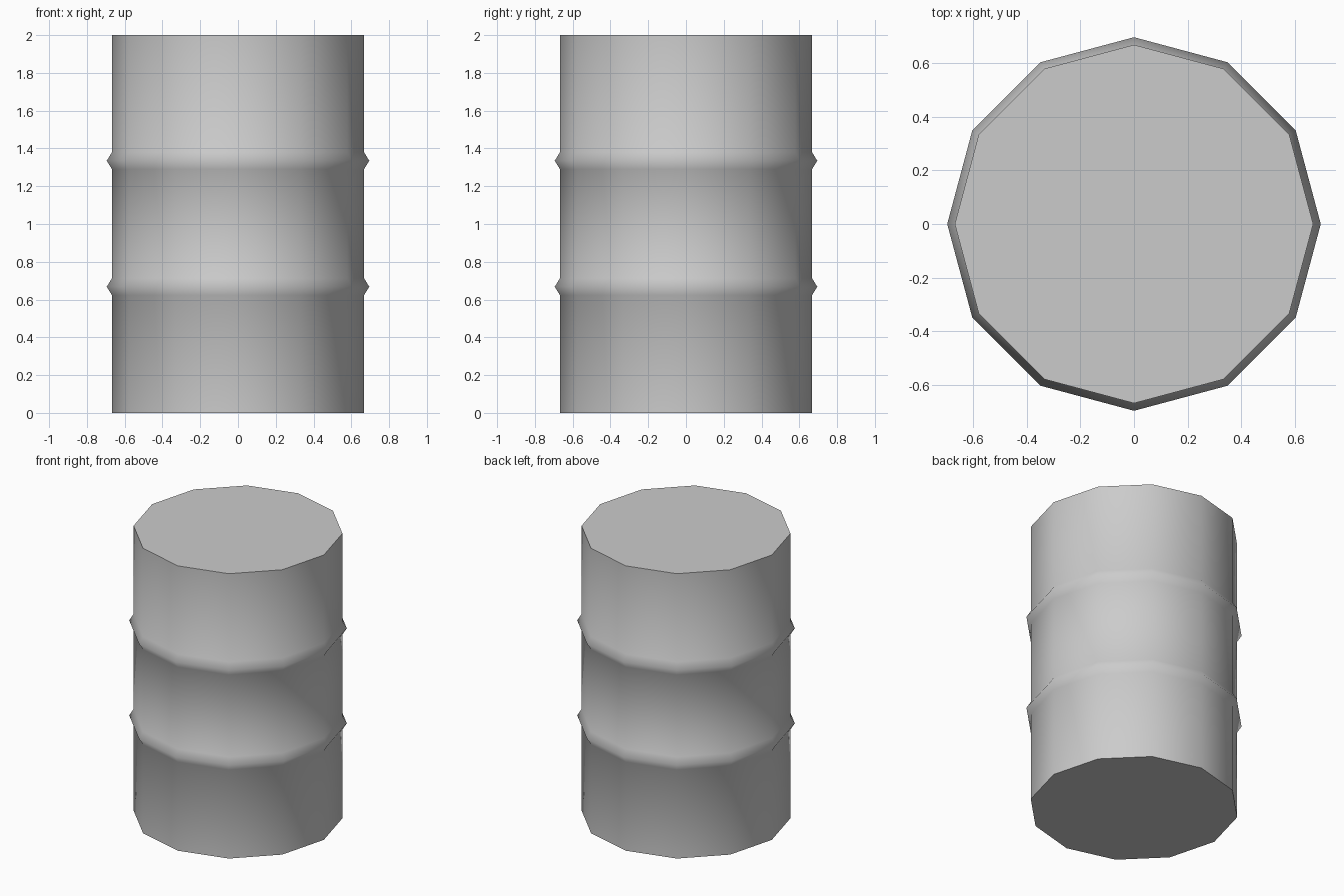
import bpy, bmesh
from math import cos, sin, pi, radians

if "Cube" in bpy.data.objects:
    bpy.data.objects.remove(bpy.data.objects["Cube"])

SIDES = 12
R_BODY, R_RIB = 0.667, 0.695

# Side profile (radius, height): straight wall with two pointed ribs
profile = [(R_BODY, 0.0)]
for z in (0.668, 1.335):
    profile += [(R_BODY, z - 0.045), (R_RIB, z), (R_BODY, z + 0.045)]
profile.append((R_BODY, 2.0))

# Lathe the profile into a closed drum
bm = bmesh.new()
rings = [[bm.verts.new((r * cos(2 * pi * i / SIDES), r * sin(2 * pi * i / SIDES), z))
          for i in range(SIDES)] for r, z in profile]
for lower, upper in zip(rings, rings[1:]):
    for i in range(SIDES):
        j = (i + 1) % SIDES
        bm.faces.new((lower[i], lower[j], upper[j], upper[i]))

# Flat bottom and lid
bm.faces.new(rings[0][::-1])
bm.faces.new(rings[-1])

mesh = bpy.data.meshes.new("barrel")
bm.to_mesh(mesh)
bm.free()
barrel = bpy.data.objects.new("barrel", mesh)
bpy.context.collection.objects.link(barrel)

# Smooth wall, sharp rims
bpy.context.view_layer.objects.active = barrel
barrel.select_set(True)
bpy.ops.object.shade_smooth_by_angle(angle=radians(75))
